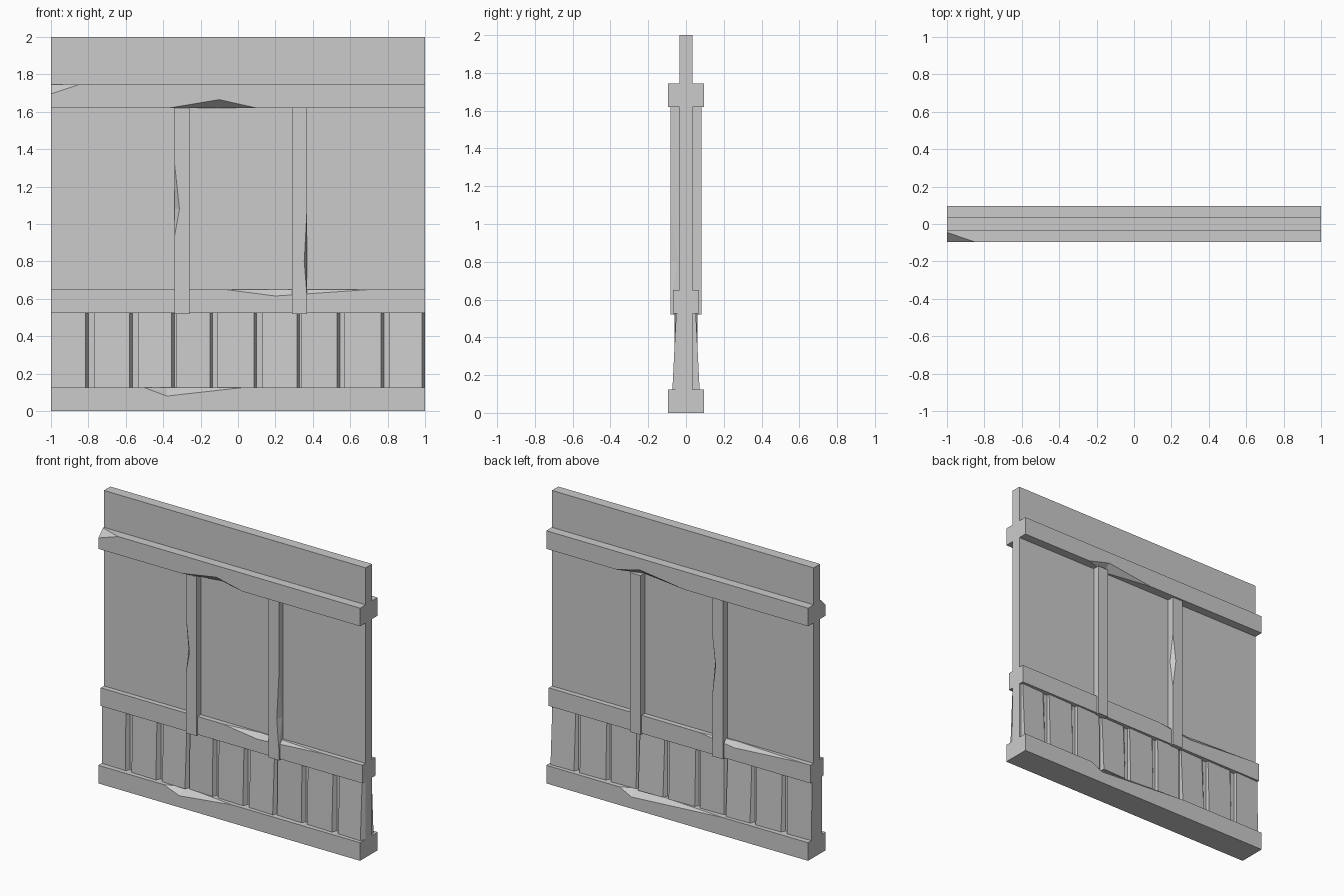
import bpy, bmesh
from mathutils import Vector

cube = bpy.data.objects.get("Cube")
if cube:
    bpy.data.objects.remove(cube, do_unlink=True)

grey = bpy.data.materials.new("plain_grey")
grey.use_nodes = True
GREY = (0.6, 0.6, 0.6, 1)
grey.diffuse_color = GREY
grey.node_tree.nodes["Principled BSDF"].inputs["Base Color"].default_value = GREY

CORE = 0.035        # half thickness of the wall core
FRONT, BACK = -1, 1


def finish(name, bm):
    bmesh.ops.remove_doubles(bm, verts=bm.verts, dist=1e-5)
    bmesh.ops.recalc_face_normals(bm, faces=bm.faces)
    mesh = bpy.data.meshes.new(name)
    bm.to_mesh(mesh)
    bm.free()
    mesh.materials.append(grey)
    obj = bpy.data.objects.new(name, mesh)
    bpy.context.collection.objects.link(obj)
    return obj


def loft(bm, rings):
    """Join matching rings of points into a closed solid."""
    rows = [[bm.verts.new(p) for p in ring] for ring in rings]
    n = len(rows[0])
    for a, b in zip(rows, rows[1:]):
        for i in range(n):
            j = (i + 1) % n
            bm.faces.new((a[i], a[j], b[j], b[i]))
    bm.faces.new(rows[0])
    bm.faces.new(rows[-1][::-1])


def timber(name, side, upright, span, width, depth, chip=None, corner_cut=None):
    """Strip on one wall face; chip = (high edge?, start, peak, end, across, inward)."""
    lo, hi = width
    stations = [(span[0], 0, 0), (span[1], 0, 0)]
    if chip:
        high, start, peak, end, across, inward = chip
        if not high:
            lo, hi, across = hi, lo, -across
        stations[1:1] = [(start, 0, 0), (peak, across, inward), (end, 0, 0)]
    rings = []
    for t, cut_u, cut_d in stations:
        section = [(lo, CORE), (hi, CORE), (hi, depth - cut_d),
                   (hi - cut_u, depth), (lo, depth)]
        rings.append([(u, side * d, t) if upright else (t, side * d, u)
                      for u, d in section])
    bm = bmesh.new()
    loft(bm, rings)
    bmesh.ops.remove_doubles(bm, verts=bm.verts, dist=1e-5)
    # Broken end corner, sliced off along a plane
    if corner_cut:
        p, q, r = map(Vector, corner_cut)
        normal = (q - p).cross(r - p).normalized()
        if normal.z < 0:
            normal.negate()
        cut = bmesh.ops.bisect_plane(bm, geom=bm.verts[:] + bm.edges[:] + bm.faces[:],
                                     plane_co=p, plane_no=normal, clear_outer=True)
        edges = [e for e in cut["geom_cut"] if isinstance(e, bmesh.types.BMEdge)]
        bmesh.ops.holes_fill(bm, edges=edges)
    return finish(name, bm)


# Wall core
bm = bmesh.new()
loft(bm, [[(x, y, z) for x, y in ((-1, -CORE), (1, -CORE), (1, CORE), (-1, CORE))]
          for z in (0, 2)])
finish("wall_core", bm)

# Horizontal rails on both faces
FULL = (-1, 1)
TOP, MIDDLE, BASE = (1.62, 1.745), (0.525, 0.65), (0, 0.125)
timber("front_top_rail", FRONT, False, FULL, TOP, 0.096,
       (False, -0.37, -0.1, 0.1, 0.045, 0.055),
       ((-1, -0.096, 1.695), (-0.85, -0.096, 1.745), (-1, -0.045, 1.745)))
timber("back_top_rail", BACK, False, FULL, TOP, 0.096,
       (False, -0.06, 0.29, 0.46, 0.045, 0.055))
timber("front_middle_rail", FRONT, False, FULL, MIDDLE, 0.07,
       (True, -0.07, 0.2, 0.71, 0.035, 0.03))
timber("back_middle_rail", BACK, False, FULL, MIDDLE, 0.07,
       (True, -0.93, -0.42, -0.15, 0.035, 0.03))
timber("front_base_rail", FRONT, False, FULL, BASE, 0.096,
       (True, -0.5, -0.38, 0.02, 0.045, 0.05))
timber("back_base_rail", BACK, False, FULL, BASE, 0.096,
       (True, -0.35, 0.35, 0.44, 0.045, 0.05))

# Upright posts on both faces
HEIGHT = (0.52, 1.62)
RIGHT, LEFT = (-0.34, -0.26), (0.29, 0.37)
timber("front_right_post", FRONT, True, HEIGHT, RIGHT, 0.083,
       (False, 0.93, 1.08, 1.33, 0.027, 0.03))
timber("front_left_post", FRONT, True, HEIGHT, LEFT, 0.083,
       (True, 0.6, 0.8, 1.1, 0.016, 0.04))
timber("back_right_post", BACK, True, HEIGHT, RIGHT, 0.083,
       (True, 0.95, 1.15, 1.35, 0.025, 0.03))
timber("back_left_post", BACK, True, HEIGHT, LEFT, 0.083)

# Leaning lower planks, thicker at the foot, with one slanted side
GAPS = [(-0.815, -0.77), (-0.58, -0.535), (-0.355, -0.33), (-0.15, -0.11),
        (0.085, 0.13), (0.315, 0.34), (0.53, 0.57), (0.765, 0.81), (0.985, 1)]
SLANT = 0.015
for side, label in ((FRONT, "front"), (BACK, "back")):
    start = -1
    for i, (end, following) in enumerate(GAPS):
        left = start - (SLANT if side == BACK and i else 0)
        right = end + (SLANT if side == FRONT else 0)
        lean = 0.004 * (i % 3 - 1)
        rings = []
        for z, d in ((BASE[1], 0.068 + lean), (MIDDLE[0], 0.056 - lean)):
            rings.append([(left, side * CORE, z), (right, side * CORE, z),
                          (end, side * d, z), (start, side * (d - 0.006), z)])
        bm = bmesh.new()
        loft(bm, rings)
        finish(f"{label}_plank_{i + 1}", bm)
        start = following
